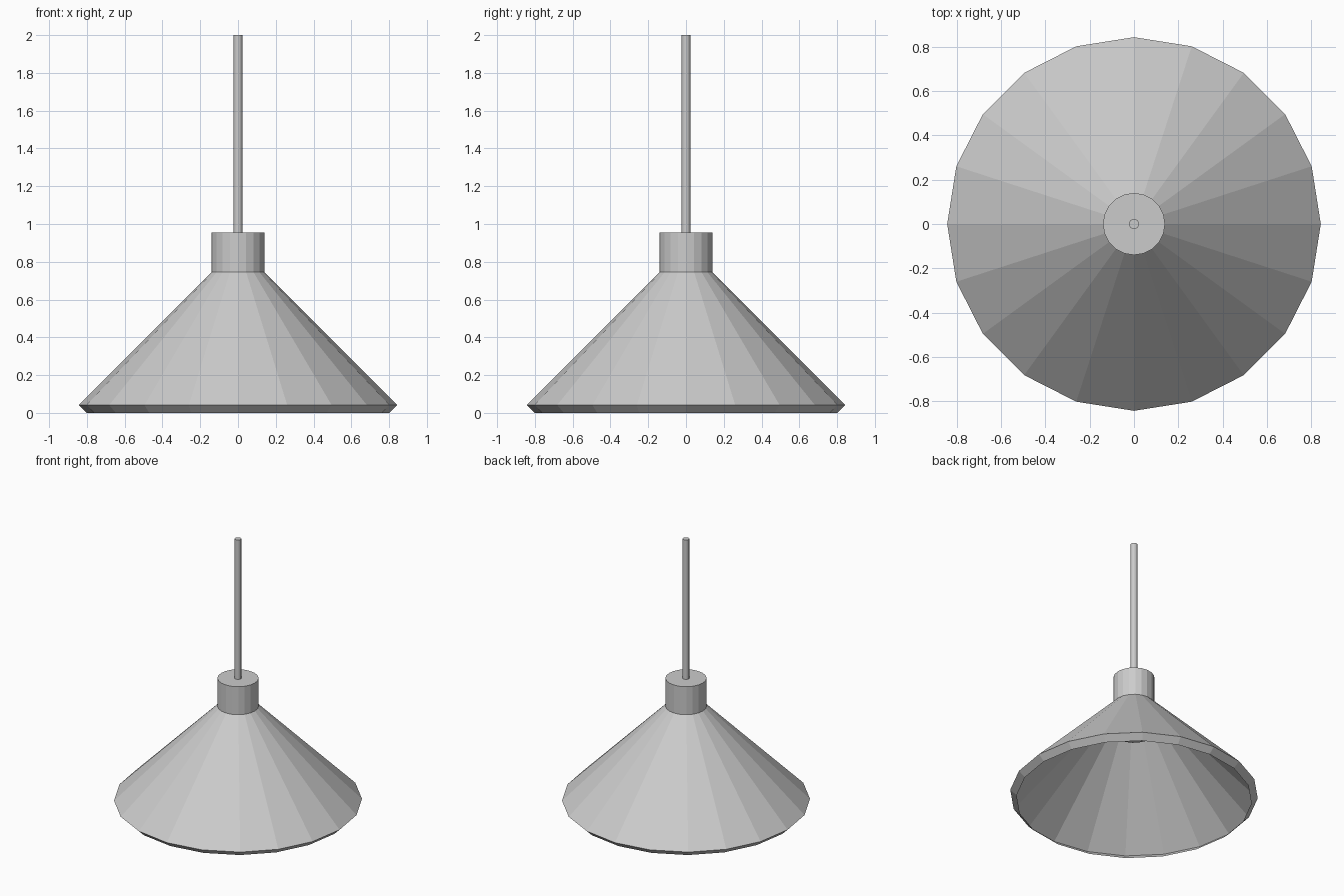
import bpy, bmesh
from math import cos, sin, pi

if "Cube" in bpy.data.objects:
    bpy.data.objects.remove(bpy.data.objects["Cube"])


def lathe(name, profile, sides, capped=True):
    """Revolve (radius, z) points around z, with optional end caps."""
    bm = bmesh.new()
    rings = [[bm.verts.new((r * cos(2 * pi * i / sides), r * sin(2 * pi * i / sides), z))
              for i in range(sides)] for r, z in profile]
    for a, b in zip(rings, rings[1:]):
        for i in range(sides):
            j = (i + 1) % sides
            bm.faces.new((a[i], a[j], b[j], b[i]))
    if capped:
        bm.faces.new(rings[0][::-1])
        bm.faces.new(rings[-1])
    mesh = bpy.data.meshes.new(name)
    bm.to_mesh(mesh)
    bm.free()
    obj = bpy.data.objects.new(name, mesh)
    bpy.context.collection.objects.link(obj)
    return obj


# Thin faceted shade, open below, with its rim folded inward
lathe("shade", [(0.80, 0.0), (0.843, 0.042), (0.14, 0.745)], 20, capped=False)

# Socket passing through the top of the shade
lathe("socket", [(0.14, 0.525), (0.14, 0.955)], 20)

# Hanging rod
lathe("rod", [(0.023, 0.955), (0.023, 2.0)], 20)
